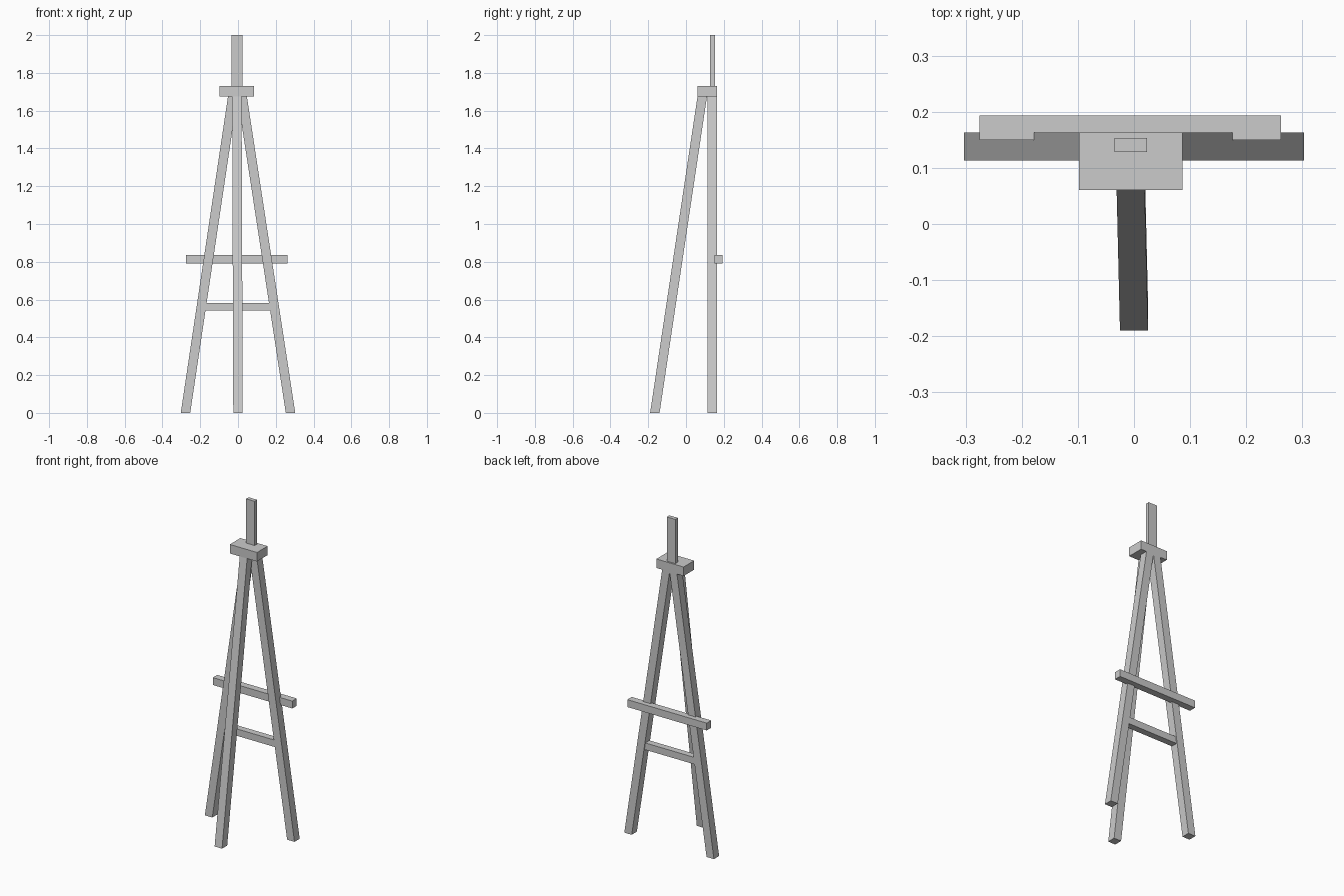
import bpy

if "Cube" in bpy.data.objects:
    bpy.data.objects.remove(bpy.data.objects["Cube"])


def beam(name, bottom, top):
    """Straight beam between two horizontal rectangles (x0, x1, y0, y1, z)."""
    verts = []
    for x0, x1, y0, y1, z in (bottom, top):
        verts += [(x0, y0, z), (x1, y0, z), (x1, y1, z), (x0, y1, z)]
    faces = [(3, 2, 1, 0), (4, 5, 6, 7)]
    faces += [(i, (i + 1) % 4, (i + 1) % 4 + 4, i + 4) for i in range(4)]
    mesh = bpy.data.meshes.new(name)
    mesh.from_pydata(verts, [], faces)
    obj = bpy.data.objects.new(name, mesh)
    bpy.context.collection.objects.link(obj)
    return obj


def box(name, x0, x1, y0, y1, z0, z1):
    return beam(name, (x0, x1, y0, y1, z0), (x0, x1, y0, y1, z1))


# Pair of splayed legs on the canvas side
Y0, Y1, TOP = 0.113, 0.163, 1.675
beam("left_leg", (-0.303, -0.253, Y0, Y1, 0), (-0.053, -0.003, Y0, Y1, TOP))
beam("right_leg", (0.253, 0.303, Y0, Y1, 0), (-0.003, 0.047, Y0, Y1, TOP))

# Leaning support leg
beam("support_leg", (-0.025, 0.025, -0.19, -0.14, 0), (-0.031, 0.019, 0.061, 0.111, TOP))

# Head block and the mast above it
box("head_block", -0.098, 0.086, 0.061, 0.163, TOP, 1.73)
box("mast", -0.035, 0.023, 0.128, 0.153, 1.73, 2.0)

# Canvas ledge across the legs
box("canvas_ledge", -0.275, 0.262, 0.15, 0.193, 0.79, 0.835)

# Rung joining the legs, ends hidden inside them
box("rung", -0.185, 0.182, 0.118, 0.158, 0.541, 0.583)
